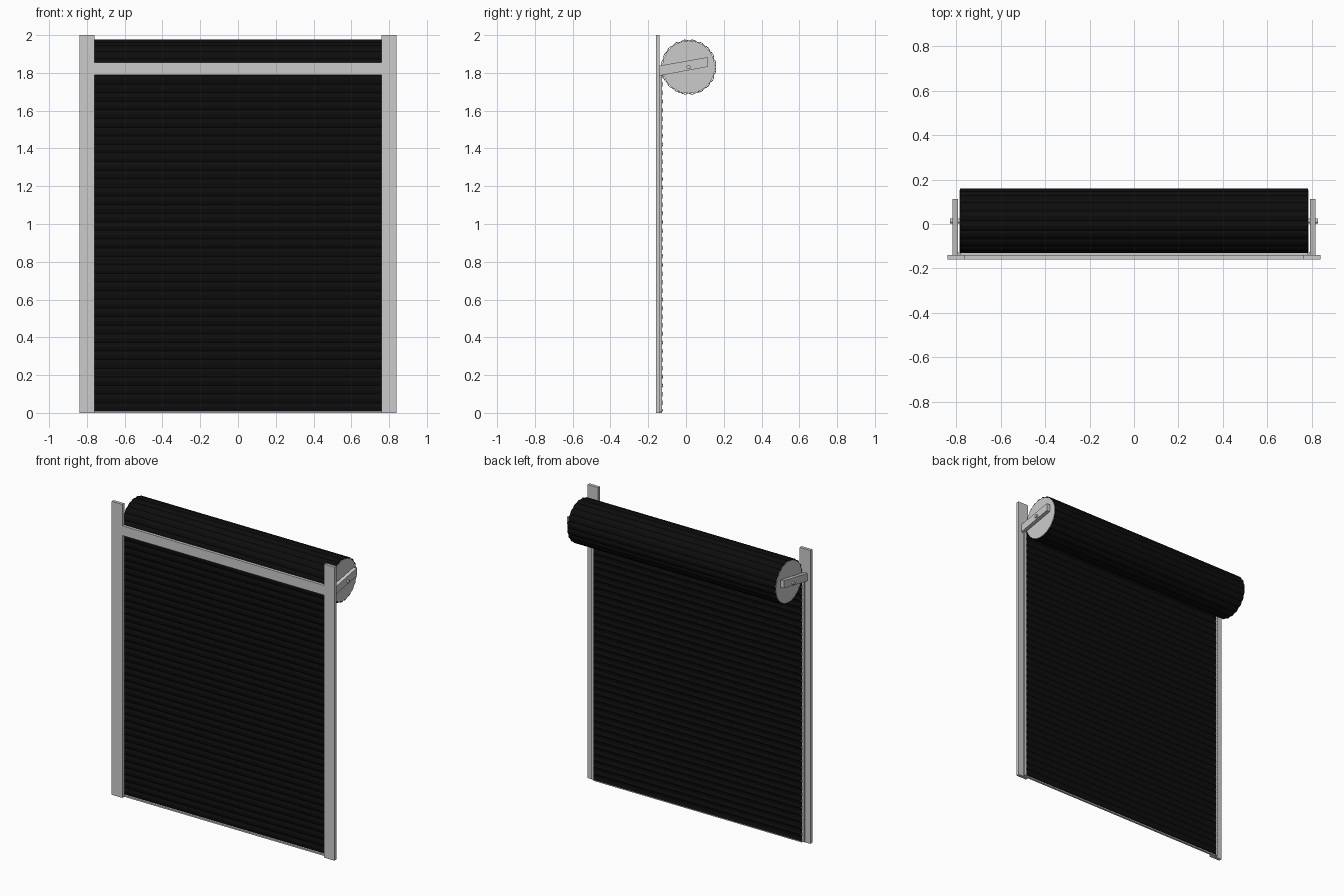
import bpy, bmesh, math
from mathutils import Vector

if "Cube" in bpy.data.objects:
    bpy.data.objects.remove(bpy.data.objects["Cube"])

black = bpy.data.materials.new("black_slat")
black.diffuse_color = (0.004, 0.004, 0.004, 1)
black.use_nodes = True
black.node_tree.nodes["Principled BSDF"].inputs["Base Color"].default_value = black.diffuse_color

CY, CZ, R = 0.014, 1.831, 0.139   # roll axis and base radius
BULGE, HALF = 0.006, 0.784        # slat bulge and curtain half width


def box(name, x, y, z):
    bpy.ops.mesh.primitive_cube_add(size=1, location=(sum(x) / 2, sum(y) / 2, sum(z) / 2))
    ob = bpy.context.object
    ob.name = name
    ob.scale = (x[1] - x[0], y[1] - y[0], z[1] - z[0])
    return ob


def cyl(name, x, r, depth, verts):
    bpy.ops.mesh.primitive_cylinder_add(vertices=verts, radius=r, depth=depth,
                                        location=(x, CY, CZ), rotation=(0, math.pi / 2, 0))
    bpy.context.object.name = name


def prism(name, pts, x0, x1):
    bm = bmesh.new()
    f = bm.faces.new([bm.verts.new((x0, y, z)) for y, z in pts])
    ext = bmesh.ops.extrude_face_region(bm, geom=[f])
    bmesh.ops.translate(bm, vec=(x1 - x0, 0, 0),
                        verts=[v for v in ext["geom"] if isinstance(v, bmesh.types.BMVert)])
    bmesh.ops.recalc_face_normals(bm, faces=bm.faces)
    me = bpy.data.meshes.new(name)
    bm.to_mesh(me)
    bm.free()
    ob = bpy.data.objects.new(name, me)
    bpy.context.collection.objects.link(ob)
    return ob


def sheet(name, pts, closed):
    # corrugated strip swept across the width, given thickness by solidify
    n = len(pts)
    verts = [(s * HALF, y, z) for y, z in pts for s in (-1, 1)]
    faces = [(2 * i, 2 * i + 1, 2 * ((i + 1) % n) + 1, 2 * ((i + 1) % n))
             for i in range(n if closed else n - 1)]
    me = bpy.data.meshes.new(name)
    me.from_pydata(verts, [], faces)
    me.materials.append(black)
    ob = bpy.data.objects.new(name, me)
    bpy.context.collection.objects.link(ob)
    mod = ob.modifiers.new("thickness", "SOLIDIFY")
    mod.thickness = 0.003
    mod.offset = 0
    return ob


STEPS = 4
# hanging curtain of curved slats
slats = 40
z0, z1 = 0.008, CZ
curtain = []
for i in range(slats * STEPS + 1):
    t = i / (slats * STEPS)
    bump = BULGE * math.sin(math.pi * (i % STEPS) / STEPS)
    curtain.append((CY - R + 0.002 - bump, z0 + t * (z1 - z0)))
sheet("curtain", curtain, False)

# rolled-up slats around the drum
turns = 20
roll = []
for i in range(turns * STEPS):
    a = 2 * math.pi * i / (turns * STEPS)
    r = R + BULGE * math.sin(math.pi * (i % STEPS) / STEPS)
    roll.append((CY - r * math.cos(a), CZ + r * math.sin(a)))
sheet("roll", roll, True)

# lintel and bottom bar
box("lintel", (-0.76, 0.76), (-0.16, -0.14), (1.788, 1.854))
box("bottom_bar", (-0.784, 0.784), (-0.14, -0.126), (0, 0.01))

for side, s in (("left", -1), ("right", 1)):
    def span(a, b):
        return tuple(sorted((s * a, s * b)))
    # post, guide strip, end disc, axle stub, sloping bracket
    box(side + "_post", span(0.76, 0.84), (-0.16, -0.139), (0, 2))
    box(side + "_guide", span(0.785, 0.80), (-0.139, -0.127), (0.005, 1.8))
    cyl(side + "_end_disc", s * 0.783, R, 0.006, 40)
    cyl(side + "_axle", s * 0.805, 0.011, 0.045, 16)
    prism(side + "_bracket", [(-0.139, 1.785), (0.113, 1.832), (0.113, 1.883), (-0.139, 1.838)],
          s * 0.792, s * 0.817)
